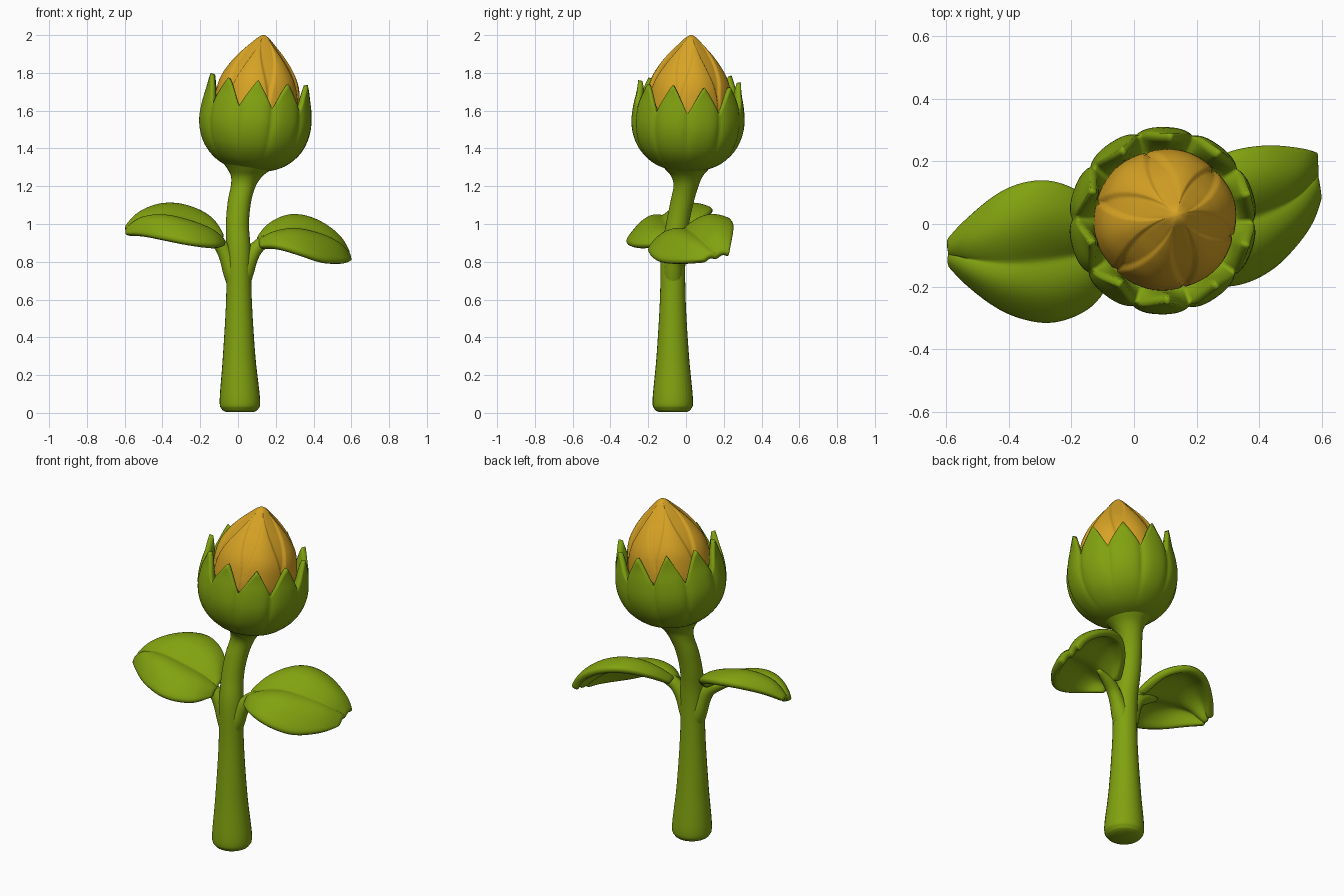
import bpy, bmesh, math, random
from mathutils import Vector

if "Cube" in bpy.data.objects:
    bpy.data.objects.remove(bpy.data.objects["Cube"])

random.seed(4)


def material(name, rgb):
    m = bpy.data.materials.new(name)
    m.diffuse_color = (*rgb, 1)
    m.use_nodes = True
    m.node_tree.nodes["Principled BSDF"].inputs["Base Color"].default_value = m.diffuse_color
    return m


GREEN = material("leaf green", (0.22, 0.36, 0.005))
GOLD = material("golden petal", (0.68, 0.365, 0.018))


def curve(points, u):
    """Smooth curve through points, u from 0 to 1."""
    pts = [Vector(p) for p in points]
    n = len(pts) - 1
    i = min(int(u * n), n - 1)
    f = u * n - i
    b, c = pts[i], pts[i + 1]
    a = pts[i - 1] if i > 0 else b * 2 - c
    d = pts[i + 2] if i + 2 <= n else c * 2 - b
    return 0.5 * (2 * b + (c - a) * f + (2 * a - 5 * b + 4 * c - d) * f * f
                  + (3 * b - a - 3 * c + d) * f ** 3)


def surface(name, rows, mat, closed=True):
    """Skin a list of point rows; closed rows become capped rings."""
    bm = bmesh.new()
    g = [[bm.verts.new(p) for p in row] for row in rows]
    n = len(rows[0])
    for a, b in zip(g, g[1:]):
        for j in range(n if closed else n - 1):
            k = (j + 1) % n
            bm.faces.new((a[j], a[k], b[k], b[j]))
    if closed:
        bm.faces.new(g[0])
        bm.faces.new(g[-1])
    bmesh.ops.recalc_face_normals(bm, faces=bm.faces)
    for f in bm.faces:
        f.smooth = True
    me = bpy.data.meshes.new(name)
    bm.to_mesh(me)
    bm.free()
    me.materials.append(mat)
    ob = bpy.data.objects.new(name, me)
    bpy.context.collection.objects.link(ob)
    return ob


def tube(name, path, steps, sides=28, level=False):
    """Round tube along x, y, z, radius points; level keeps the rings horizontal."""
    rows = []
    for s in range(steps + 1):
        u = s / steps
        p = curve(path, u)
        t = (curve(path, min(1, u + .01)) - curve(path, max(0, u - .01))).xyz.normalized()
        if level:
            t = Vector((0, 0, 1))
        side = Vector((0, 1, 0)).cross(t).normalized()
        up = t.cross(side)
        rows.append([p.xyz + p.w * (side * math.cos(a) + up * math.sin(a))
                     for a in (2 * math.pi * j / sides for j in range(sides))])
    return surface(name, rows, GREEN)


# Stem and leaf stalks
tube("stem", [(.01, -.07, .005, .075), (.01, -.07, .02, .096), (.01, -.07, .07, .107),
              (.006, -.07, .3, .086), (.005, -.07, .6, .068), (.003, -.067, .85, .065),
              (-.003, -.045, 1.0, .061), (.008, -.02, 1.12, .062), (.028, 0, 1.2, .066),
              (.045, .005, 1.25, .082), (.06, .005, 1.29, .115), (.065, .005, 1.33, .15)],
     66, level=True)
tube("right_leaf_stalk", [(.005, -.07, .66, .05), (.035, -.068, .75, .05), (.065, -.063, .82, .041),
                          (.10, -.055, .875, .036), (.15, -.04, .91, .032), (.24, -.015, .935, .012)], 20, 16)
tube("left_leaf_stalk", [(0, -.07, .66, .05), (-.03, -.07, .75, .05), (-.06, -.075, .83, .041),
                         (-.095, -.08, .89, .036), (-.15, -.09, .93, .032), (-.24, -.1, .965, .012)], 20, 16)


# Leaves: midrib, back edge and front edge, with two swollen halves
def leaf(name, mid, back, front, bulge):
    rows = []
    for i in range(19):
        u = i / 18
        m, row = curve(mid, u), []
        for j in range(-8, 9):
            s = abs(j) / 8
            p = m.lerp(curve(back if j > 0 else front, u), s)
            rise = math.sin(math.pi * s) if 0 < s < 1 else 0
            p.z += bulge * rise * math.sin(math.pi * (.08 + .84 * u))
            row.append(p)
        rows.append(row)
    ob = surface(name, rows, GREEN, False)
    sol = ob.modifiers.new("thickness", 'SOLIDIFY')
    sol.thickness, sol.offset = .042, 0
    sub = ob.modifiers.new("round", 'SUBSURF')
    sub.levels = sub.render_levels = 1


leaf("left_leaf",
     [(-.08, -.08, .90), (-.16, -.09, .955), (-.28, -.11, 1.0), (-.40, -.12, 1.025), (-.51, -.11, 1.01), (-.59, -.09, .95)],
     [(-.09, -.04, .92), (-.15, .08, 1.01), (-.27, .14, 1.06), (-.40, .115, 1.06), (-.52, .02, 1.015), (-.59, -.065, .96)],
     [(-.08, -.13, .88), (-.13, -.25, .875), (-.26, -.31, .89), (-.40, -.28, .915), (-.51, -.2, .935), (-.59, -.115, .94)],
     .05)
leaf("right_leaf",
     [(.11, -.05, .89), (.18, -.03, .93), (.29, 0, .955), (.41, .04, .935), (.51, .09, .89), (.583, .165, .82)],
     [(.11, 0, .90), (.17, .12, .97), (.28, .22, 1.01), (.41, .25, .98), (.53, .24, .90), (.575, .225, .83)],
     [(.12, -.1, .87), (.21, -.18, .87), (.33, -.19, .835), (.45, -.13, .795), (.55, -.01, .79), (.588, .10, .80)],
     .05)


# Flower head leans slightly to the right
def head(r, a, h):
    x, y = r * math.cos(a), r * math.sin(a)
    return (.065 + .1 * (h - 1.28) + x, .04 * (h - 1.28) + y, h - .1 * x - .03 * y)


def radius(profile, h):
    for (h0, r0), (h1, r1) in zip(profile, profile[1:]):
        if h <= h1:
            return r0 + (r1 - r0) * max(0, (h - h0) / (h1 - h0))
    return profile[-1][1]


def smooth(points):
    return [tuple(curve(points, i / 60)) for i in range(61)]


# Sepal cup: ten pointed sepals joined into a hollow shell
CUP = smooth([(1.28, .02), (1.287, .09), (1.32, .175), (1.38, .243), (1.45, .282),
              (1.53, .299), (1.62, .293), (1.7, .277), (1.8, .268)])
SEPALS, PER = 10, 16
tips = [1.76 + random.uniform(-.015, .02) for _ in range(SEPALS)]
cols = []
for k in range(SEPALS * PER):
    a = math.radians(-91 - 18) + 2 * math.pi * k / (SEPALS * PER)
    off = abs((k % PER) / PER * 2 - 1)          # 0 at the tip, 1 between sepals
    top = 1.61 + (tips[k // PER] - 1.61) * (1 - off ** 1.15)
    col = []
    for i in range(27):                          # outside
        h = 1.28 + (top - 1.28) * (i / 26) ** 1.5
        crease = .012 * off ** 4 * min(1, max(0, (h - 1.3) / .2))
        col.append(head(radius(CUP, h) - crease, a, h))
    for i in range(7):                           # inside
        f = i / 6
        h = top + (1.59 - top) * f
        col.append(head(radius(CUP, h) - .022 - .055 * f, a, h - .004))
    cols.append(col)
surface("sepal_cup", [list(r) for r in zip(*cols)], GREEN)

# Flower bud: six pointed petals lapping over an inner whorl
BUD = smooth([(1.5, .20), (1.6, .218), (1.7, .212), (1.77, .193), (1.84, .153),
              (1.9, .106), (1.95, .062), (1.985, .03), (2.0, .006)])
rows = []
for i in range(61):
    t = i / 60
    h = 1.5 + .5 * t
    row = []
    for k in range(180):
        a = 2 * math.pi * k / 180
        d = abs(((a + .25) / (2 * math.pi / 6)) % 1 * 2 - 1)   # 0 on a petal's midline
        width = 1.02 - max(0, t - .3) ** 1.5 * 1.75
        lift = max(0, min(1, (width - d) / .1))
        fade = min(1, (1 - t) * 5)
        ridge = .03 * math.cos(math.pi * d) * t
        r = radius(BUD, h) * (1 + ridge) + (.011 * lift - .004) * fade
        row.append(head(max(r, .003), a, h))
    rows.append(row)
surface("flower_bud", rows, GOLD)
